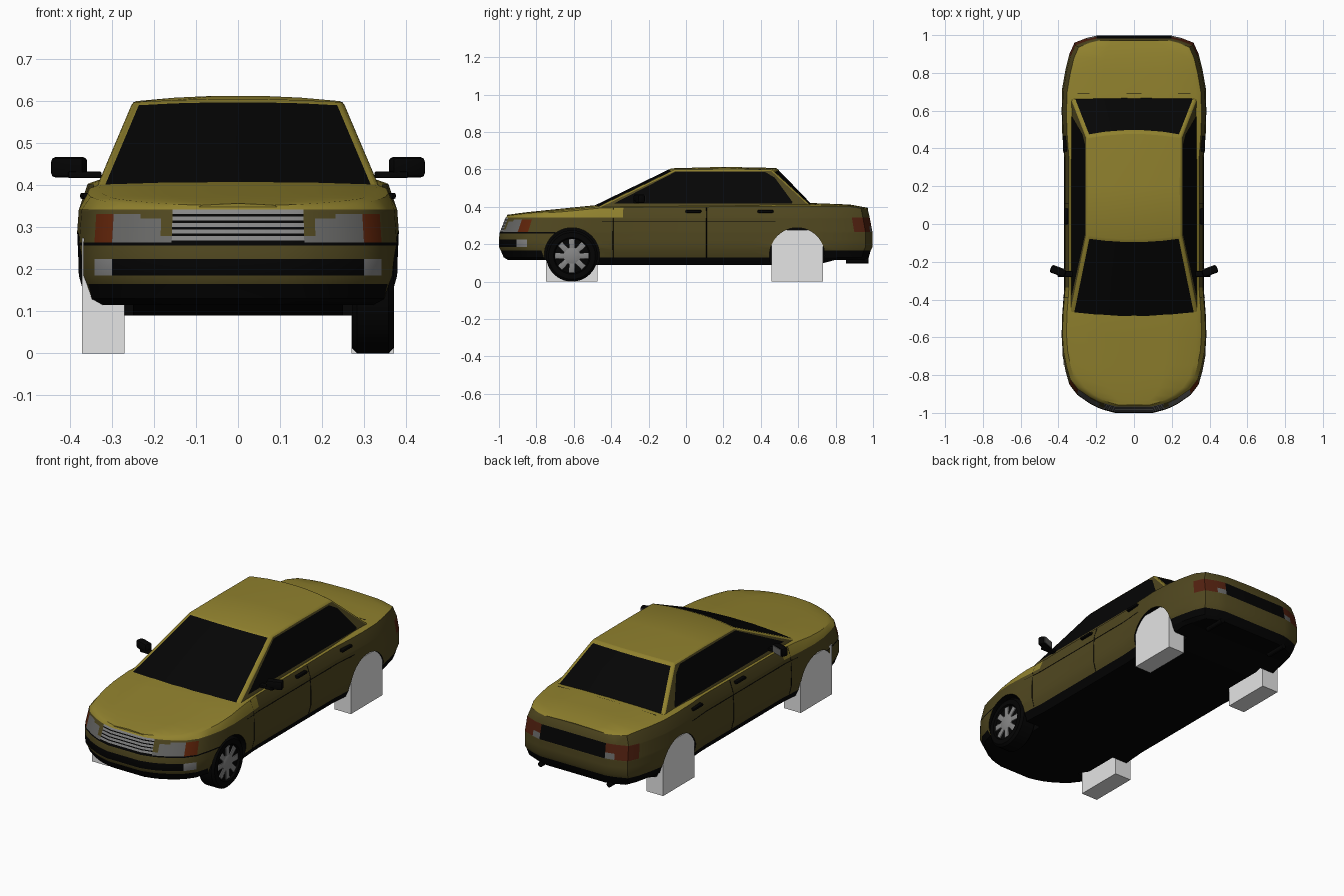
import bpy, bmesh, math
from mathutils import Vector

cube = bpy.data.objects.get("Cube")
if cube:
    bpy.data.objects.remove(cube)


def material(name, r, g, b):
    m = bpy.data.materials.new(name)
    m.use_nodes = True
    m.diffuse_color = (r, g, b, 1)
    node = next(n for n in m.node_tree.nodes if n.type == 'BSDF_PRINCIPLED')
    node.inputs["Base Color"].default_value = (r, g, b, 1)
    return m


MATS = [material("gold_paint", .28, .22, .027), material("olive_paint", .08, .063, .014),
        material("black_trim", .001, .001, .001), material("dark_glass", .0015, .0015, .0015),
        material("bright_metal", .24, .24, .24), material("lamp_glass", .14, .14, .135),
        material("amber_lamp", .12, .018, .003), material("red_lamp", .085, .015, .005),
        material("pale_block", .78, .78, .78)]
GOLD, OLIVE, BLACK, GLASS, METAL, LAMP, AMBER, RED, PALE = range(9)


def make(name, bm, mat=None, smooth=True):
    """Turn a bmesh into an object; mat None keeps per-face materials."""
    bmesh.ops.recalc_face_normals(bm, faces=bm.faces)
    me = bpy.data.meshes.new(name)
    bm.to_mesh(me)
    bm.free()
    ob = bpy.data.objects.new(name, me)
    bpy.context.collection.objects.link(ob)
    for m in (MATS if mat is None else [MATS[mat]]):
        me.materials.append(m)
    if smooth:
        smooth_shade(ob)
    return ob


def smooth_shade(ob):
    bpy.ops.object.select_all(action='DESELECT')
    ob.select_set(True)
    bpy.context.view_layer.objects.active = ob
    bpy.ops.object.shade_smooth_by_angle(angle=math.radians(30))


def box(name, lo, hi, mat, bevel=0):
    bm = bmesh.new()
    bmesh.ops.create_cube(bm, size=1)
    for v in bm.verts:
        v.co = [a + (b - a) * (c + .5) for a, b, c in zip(lo, hi, v.co)]
    if bevel:
        bmesh.ops.bevel(bm, geom=bm.edges[:], offset=bevel, segments=2, affect='EDGES', profile=.5)
    return make(name, bm, mat, bool(bevel))


def lathe(name, profile, centre, mat, axis='x', steps=40):
    """Revolve (offset along axis, radius) points."""
    bm = bmesh.new()
    rings = []
    for d, r in profile:
        ring = []
        for k in range(steps):
            a = math.tau * k / steps
            p = (d, r * math.cos(a), r * math.sin(a)) if axis == 'x' else (r * math.cos(a), d, r * math.sin(a))
            ring.append(bm.verts.new(Vector(centre) + Vector(p)))
        rings.append(ring)
    for a, b in zip(rings, rings[1:]):
        for k in range(steps):
            bm.faces.new((a[k - 1], a[k], b[k], b[k - 1]))
    bm.faces.new(rings[0])
    bm.faces.new(rings[-1])
    return make(name, bm, mat)


def lerp_table(table, t):
    for a, b in zip(table, table[1:]):
        if t <= b[0]:
            f = max(0, (t - a[0]) / (b[0] - a[0]))
            return a[1] + (b[1] - a[1]) * f
    return table[-1][1]


# Lower body: plan stations (y, half width), deck heights, and side levels
PLAN = [(-1, .10), (-.985, .158), (-.975, .185), (-.95, .235), (-.905, .30), (-.85, .342), (-.78, .362),
        (-.7, .378), (-.6, .385), (-.48, .38), (-.35, .37), (0, .37), (.35, .37), (.48, .38), (.6, .385),
        (.72, .38), (.82, .362), (.9, .342), (.96, .315), (.985, .25), (.997, .2)]
DECK = [(-1, .355), (-.9, .368), (-.8, .378), (-.45, .412), (.64, .42), (.9, .41), (1, .392)]
# level: z, width scale, front and rear length scale
LEVELS = [(.09, .9, .95, .97), (.13, .96, .975, .98), (.165, .985, .99, .99), (.185, 1, 1, 1),
          (.225, 1, 1, 1), (.257, 1, .997, 1)]
ROWS = 15
LEVELS += [(.264 + .078 * k / ROWS, 1 - .015 * k / ROWS, .995 - .03 * k / ROWS, 1 - .015 * k / ROWS)
           for k in range(ROWS + 1)]


def section(y, w):
    top = lerp_table(DECK, y)
    drop = .006 + .01 * min(1, (1 - abs(y)) * 3)
    pts = [(0, y * (.95 if y < 0 else .97), LEVELS[0][0])]
    pts += [(w * s, y * (f if y < 0 else r), z) for z, s, f, r in LEVELS]
    end = .957 if y < 0 else .975
    pts += [(w * .93, y * end, top - drop), (w * .86, y * end, top - drop * .4),
            (w * .45, y * end, top), (0, y * end, top + .002)]
    if abs(y) > .75:
        pts = [(a, b, max(c, .115)) for a, b, c in pts]
    return pts


def paint(c, up):
    """Choose the colour of a body panel from its place and direction."""
    x, y, z = abs(c.x), c.y, c.z
    if z < .13 or (z < .165 and abs(y) > .73):
        return BLACK
    if y < -.83 and .185 < z < .225:
        return METAL if .3 < x < .342 else BLACK
    if y < -.7 and .257 < z < .264:
        return BLACK
    if .264 < z < .342:
        row = int((z - .264) / .078 * ROWS)
        if y < -.8:
            if x < .158:
                return METAL if row % 3 else BLACK
            # Lamps lean outward towards the top
            if row < ROWS - 2 and x > .158 + .07 * row / ROWS:
                return LAMP if x < .295 else AMBER if x < .345 else OLIVE
        if y > .87:
            return BLACK if x < .2 else LAMP if x < .25 and z < .295 else RED
    return GOLD if up > .35 or (z > .34 and y < -.8) else OLIVE


bm = bmesh.new()
rings = []
for y, w in PLAN:
    half = section(y, w)
    full = half + [(-a, b, c) for a, b, c in half[-2:0:-1]]
    rings.append([bm.verts.new(p) for p in full])
n = len(rings[0])
for a, b in zip(rings, rings[1:]):
    for k in range(n):
        bm.faces.new((a[k - 1], a[k], b[k], b[k - 1]))
for ring in (rings[0], rings[-1]):
    for j in range(n // 2):
        quad = [ring[j], ring[j + 1], ring[n - j - 1], ring[(n - j) % n]]
        bm.faces.new(list(dict.fromkeys(quad)))
bmesh.ops.recalc_face_normals(bm, faces=bm.faces)
for f in bm.faces:
    f.material_index = paint(f.calc_center_median(), f.normal.z)
body = make("lower_body", bm, smooth=False)

# Wheel arches
AXLES = (-.61, .594)
for y in AXLES:
    for s in (-1, 1):
        cutter = lathe("arch_cutter", [(-.13, .148), (.13, .148)], (s * .38, y, .14), None, steps=48)
        cutter.hide_render = True
        for f in cutter.data.polygons:
            f.material_index = BLACK
        mod = body.modifiers.new("arch", 'BOOLEAN')
        mod.operation, mod.solver, mod.object = 'DIFFERENCE', 'EXACT', cutter
        bpy.context.view_layer.objects.active = body
        bpy.ops.object.modifier_apply(modifier=mod.name)
        bpy.data.objects.remove(cutter)
smooth_shade(body)

# Cabin: rows of y, z, half width, bow along y, crown
SPINE = [(-.5, .385, .341, -.035, 0), (-.06, .598, .251, -.02, .008), (.2, .6, .25, 0, .014),
         (.46, .598, .251, .025, .01), (.675, .4, .335, .005, .005)]
bm = bmesh.new()
rows = [[bm.verts.new((w * u, y + bow * (1 - u * u), z + up * (1 - u * u)))
         for u in (-1, -.6, -.2, .2, .6, 1)] for y, z, w, bow, up in SPINE]
strips = [[bm.faces.new((a[k], a[k + 1], b[k + 1], b[k])) for k in range(5)] for a, b in zip(rows, rows[1:])]
for k in (0, -1):
    bm.faces.new([r[k] for r in rows]).material_index = OLIVE
bmesh.ops.recalc_face_normals(bm, faces=bm.faces)
for panes in (strips[0], strips[-1]):
    bmesh.ops.inset_region(bm, faces=panes, thickness=.018, use_even_offset=True)
    for f in panes:
        f.material_index = GLASS
cabin = make("cabin", bm)
bev = cabin.modifiers.new("soft_edges", 'BEVEL')
bev.width, bev.segments, bev.angle_limit = .008, 2, math.radians(35)
bev.material = GOLD


def side_x(y, z):
    scale = lerp_table([(l[0], l[1]) for l in LEVELS] + [(lerp_table(DECK, y) - .016, .93)], z)
    return lerp_table(PLAN, y) * scale


def seam(name, path):
    """Thin dark line through 3D points."""
    cu = bpy.data.curves.new(name, 'CURVE')
    cu.dimensions, cu.bevel_depth, cu.bevel_resolution = '3D', .002, 0
    sp = cu.splines.new('POLY')
    sp.points.add(len(path) - 1)
    for p, co in zip(sp.points, path):
        p.co = (*co, 1)
    cu.materials.append(MATS[BLACK])
    bpy.context.collection.objects.link(bpy.data.objects.new(name, cu))


# Boot lid seam
seam("boot_seam", [(x, .69, .418 - abs(x) * .02) for x in (-.3, -.15, 0, .15, .3)])

for s, side in ((1, "left"), (-1, "right")):
    # Side glass
    bm = bmesh.new()
    outline = [(-.385, .418), (-.06, .585), (.425, .585), (.475, .555), (.57, .425), (.565, .418)]
    bm.faces.new([bm.verts.new((s * (.254 + .425 * (.6 - z)), y, z)) for y, z in outline])
    make(side + "_side_glass", bm, GLASS, False)
    # Door seams, moulding and handles
    heights = [.13, .165, .185, .225, .264, .34, .395]
    for y in (-.39, .11):
        seam(side + "_door_seam", [(s * side_x(y, z), y, z) for z in heights])
    seam(side + "_moulding", [(s * side_x(y, .32), y, .32) for y in (-.45, -.35, 0, .35, .48)])
    for y in (.04, .425):
        x = side_x(y, .375)
        box(side + "_door_handle", (min(s * (x - .01), s * (x + .017)), y - .042, .368),
            (max(s * (x - .01), s * (x + .017)), y + .042, .382), BLACK, .004)
    # Mirrors
    arm = box(side + "_mirror_arm", (-.04, -.015, -.008), (.04, .015, .008), BLACK, .004)
    arm.location = (s * .365, -.265, .425)
    shell = box(side + "_mirror_shell", (-.042, -.02, -.024), (.042, .02, .024), BLACK, .01)
    glass = box(side + "_mirror_glass", (-.035, .019, -.018), (.035, .023, .018), LAMP)
    for ob in (shell, glass):
        ob.location = (s * .402, -.25, .443)
        ob.rotation_euler = (0, 0, s * .35)
    # Exhaust pipe
    lathe(side + "_exhaust", [(-.06, .014), (.06, .014)], (s * .21, .915, .112), BLACK, 'y', 12)

# Plain blocks at three corners
for name, s, y in (("front_right_block", -1, AXLES[0]), ("rear_left_block", 1, AXLES[1]),
                   ("rear_right_block", -1, AXLES[1])):
    box(name, (s * .321 - .051, y - .1375, 0), (s * .321 + .051, y + .1375, .275), PALE)

# Front left wheel
hub = Vector((.321, AXLES[0], .1375))
lathe("tire", [(-.05, .08), (-.05, .125), (-.038, .1375), (.038, .1375), (.05, .125), (.051, .098), (.04, .092)],
      hub, BLACK)
lathe("wheel_hub", [(.03, .045), (.045, .045), (.05, .03)], hub, METAL, steps=24)
SPOKES = 8
for k in range(SPOKES):
    spoke = box("wheel_spoke", (.035, -.016, .02), (.046, .016, .09), METAL, .003)
    for v in spoke.data.vertices:
        v.co.y *= .75 + v.co.z * 3
    spoke.location = hub
    spoke.rotation_euler = (math.tau * k / SPOKES, 0, 0)
